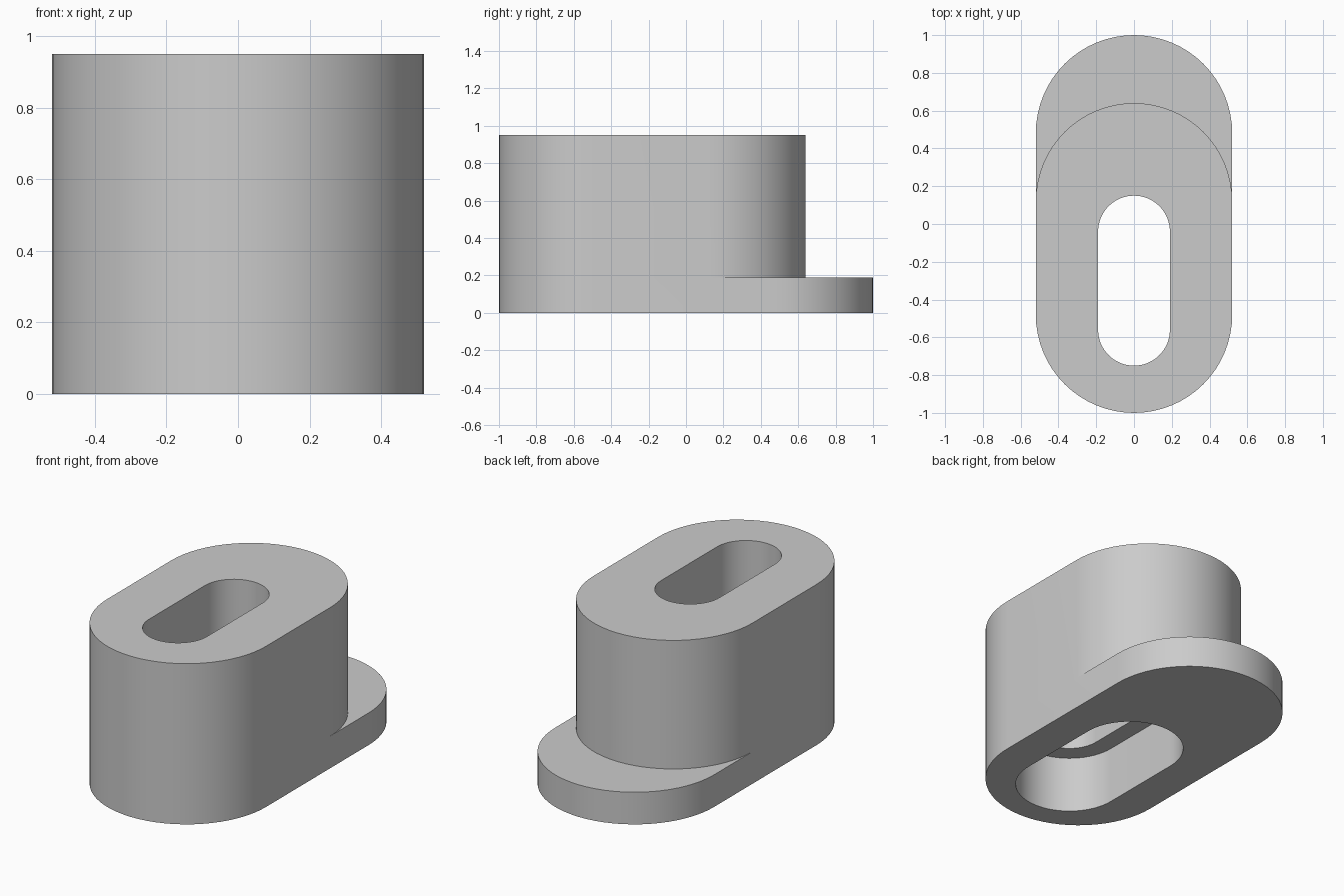
import bpy, bmesh, math

cube = bpy.data.objects.get("Cube")
if cube:
    bpy.data.objects.remove(cube)

SEG = 32                      # segments per half circle
RADIUS, SLOT_R, RECESS_R = 0.52, 0.19, 0.30
FRONT, FLANGE_BACK, BODY_BACK = -0.48, 0.48, 0.12   # arc centres along y
SLOT_FRONT, SLOT_BACK = -0.56, -0.04
FLANGE_Z, LEDGE_Z, TOP_Z = 0.19, 0.34, 0.95

bm = bmesh.new()


def arc(centre_y, r, z, start):
    """Half circle of vertices, running anticlockwise from the start angle."""
    angles = [start + math.pi * i / SEG for i in range(SEG + 1)]
    return [bm.verts.new((r * math.cos(a), centre_y + r * math.sin(a), z)) for a in angles]


def ring(back, front, r, z, side_y):
    """Rounded slot outline with one extra point on each straight side."""
    left = bm.verts.new((-r, side_y, z))
    right = bm.verts.new((r, side_y, z))
    return arc(back, r, z, 0) + [left] + arc(front, r, z, math.pi) + [right]


def bridge(a, b, closed=True):
    """Strip of quads between two matching outlines."""
    n = len(a)
    for i in range(n if closed else n - 1):
        j = (i + 1) % n
        bm.faces.new((a[i], a[j], b[j], b[i]))


# Outer outlines of the flange and the body
base_low = ring(FLANGE_BACK, FRONT, RADIUS, 0, BODY_BACK)
base_high = ring(FLANGE_BACK, FRONT, RADIUS, FLANGE_Z, BODY_BACK)
body_low = ring(BODY_BACK, FRONT, RADIUS, FLANGE_Z, BODY_BACK)
body_high = ring(BODY_BACK, FRONT, RADIUS, TOP_Z, BODY_BACK)

# Through slot and the wider recess under it
middle = (SLOT_FRONT + SLOT_BACK) / 2
recess_low = ring(SLOT_BACK, SLOT_FRONT, RECESS_R, 0, middle)
recess_high = ring(SLOT_BACK, SLOT_FRONT, RECESS_R, LEDGE_Z, middle)
slot_low = ring(SLOT_BACK, SLOT_FRONT, SLOT_R, LEDGE_Z, middle)
slot_high = ring(SLOT_BACK, SLOT_FRONT, SLOT_R, TOP_Z, middle)

# Walls, top, ledge and underside as one closed loop of strips
profile = [base_high, base_low, recess_low, recess_high, slot_low, slot_high, body_high, body_low]
for a, b in zip(profile, profile[1:]):
    bridge(a, b)

# Flange step behind the body
bridge(base_high[:SEG + 1], body_low[:SEG + 1], closed=False)

bmesh.ops.remove_doubles(bm, verts=bm.verts, dist=0.0001)
bmesh.ops.recalc_face_normals(bm, faces=bm.faces)

mesh = bpy.data.meshes.new("slotted_block")
bm.to_mesh(mesh)
bm.free()
block = bpy.data.objects.new("slotted_block", mesh)
bpy.context.collection.objects.link(block)

# Plain grey material
grey = bpy.data.materials.new("light grey")
grey.use_nodes = True
colour = (0.6, 0.6, 0.6, 1)
grey.diffuse_color = colour
grey.node_tree.nodes["Principled BSDF"].inputs["Base Color"].default_value = colour
mesh.materials.append(grey)

bpy.ops.object.select_all(action="DESELECT")
block.select_set(True)
bpy.context.view_layer.objects.active = block
bpy.ops.object.shade_smooth_by_angle(angle=math.radians(30))
